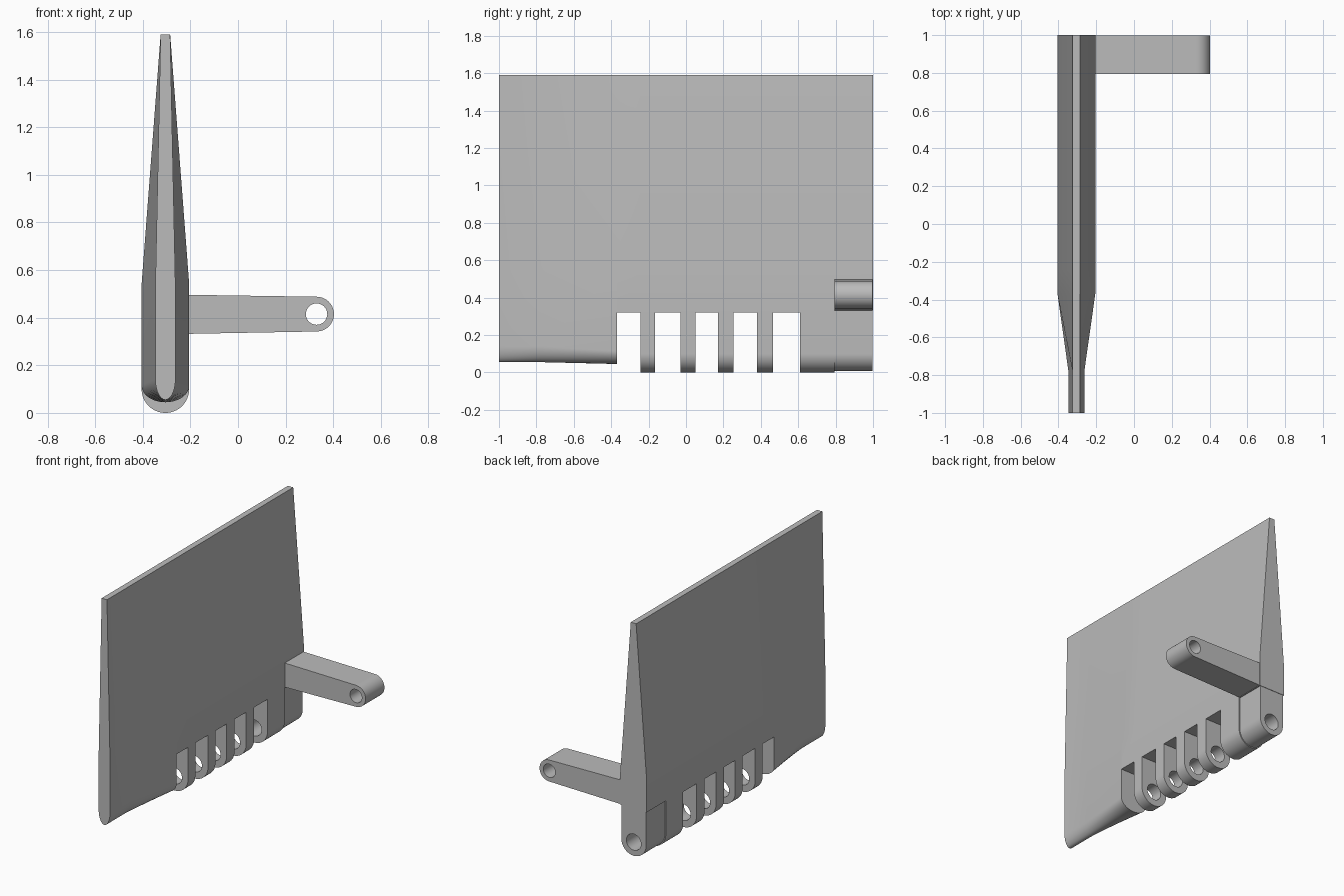
import bpy, bmesh
from math import sin, cos, pi, radians

if "Cube" in bpy.data.objects:
    bpy.data.objects.remove(bpy.data.objects["Cube"])

grey = bpy.data.materials.new("plain_grey")
grey.use_nodes = True
grey.diffuse_color = (0.5, 0.5, 0.5, 1)
grey.node_tree.nodes["Principled BSDF"].inputs["Base Color"].default_value = (0.5, 0.5, 0.5, 1)

CX = -0.305          # centre line of the blade
PIN_Z = 0.1          # height of the hinge pin
TOP = 1.59


def arc(cx, cz, rx, rz, a0, a1, n=32):
    """Points on an elliptical arc in the x-z plane, angles in degrees."""
    angles = [radians(a0 + (a1 - a0) * i / n) for i in range(n + 1)]
    return [(cx + rx * cos(a), cz + rz * sin(a)) for a in angles]


def loft(name, stations):
    """Skin equal-length x-z outlines placed along y, with capped ends."""
    bm = bmesh.new()
    rings = [[bm.verts.new((x, y, z)) for x, z in outline] for y, outline in stations]
    for a, b in zip(rings, rings[1:]):
        for i in range(len(a)):
            j = (i + 1) % len(a)
            bm.faces.new((a[i], a[j], b[j], b[i]))
    bm.faces.new(rings[0])
    bm.faces.new(rings[-1])
    bmesh.ops.recalc_face_normals(bm, faces=bm.faces[:])
    mesh = bpy.data.meshes.new(name)
    bm.to_mesh(mesh)
    bm.free()
    mesh.materials.append(grey)
    obj = bpy.data.objects.new(name, mesh)
    bpy.context.collection.objects.link(obj)
    return obj


def prism(name, outline, y0, y1):
    return loft(name, [(y0, outline), (y1, outline)])


def box(name, x0, x1, y0, y1, z0, z1):
    return prism(name, [(x0, z0), (x1, z0), (x1, z1), (x0, z1)], y0, y1)


def activate(obj):
    bpy.ops.object.select_all(action='DESELECT')
    obj.select_set(True)
    bpy.context.view_layer.objects.active = obj


def cut(obj, cutter):
    mod = obj.modifiers.new("cut", 'BOOLEAN')
    mod.operation = 'DIFFERENCE'
    mod.solver = 'EXACT'
    mod.object = cutter
    activate(obj)
    bpy.ops.object.modifier_apply(modifier=mod.name)
    bpy.data.objects.remove(cutter)


def pin_hole(x, z, r, y0, y1):
    return prism("hole_cutter", arc(x, z, r, r, 0, 348.75, 31), y0, y1)


def blade_section(w, bottom, shoulder):
    """Rounded bottom, straight sides, then a taper to the thin top edge."""
    low = arc(CX, shoulder, w, shoulder - bottom, 180, 360)
    return low + [(CX + w, 0.54), (CX + 0.02, TOP), (CX - 0.02, TOP), (CX - w, 0.54)]


# Blade: thin at the front, swelling to the full hinge thickness
full = blade_section(0.1, 0, PIN_Z)
thin = blade_section(0.042, 0.055, 0.14)
blade = loft("blade", [(-1, thin), (-0.78, thin),
                       (-0.37, blade_section(0.1, 0.045, 0.115)),
                       (-0.245, full), (1, full)])

# Slots that leave the hinge knuckles
for y0, y1 in [(-0.369, -0.244), (-0.165, -0.03), (0.05, 0.17), (0.255, 0.38), (0.465, 0.61)]:
    cut(blade, box("slot_cutter", -0.6, 0, y0, y1, -0.2, 0.32))
cut(blade, box("hub_cutter", -0.6, 0, 0.795, 1.2, -0.2, 0.33))
cut(blade, pin_hole(CX, PIN_Z, 0.055, -0.3, 0.9))

# Control arm: a slightly slimmer hub around the pin with a lever to one side
HUB = 0.093
outline = arc(CX, PIN_Z, HUB, HUB, 180, 360)
outline += [(CX + HUB, 0.332)]
outline += arc(0.33, 0.415, 0.073, 0.073, -90, 90)
outline += [(CX + HUB, 0.496), (CX - HUB, 0.496)]
arm = prism("control_arm", outline, 0.795, 0.997)
cut(arm, pin_hole(CX, PIN_Z, 0.055, 0.7, 1.2))
cut(arm, pin_hole(0.33, 0.415, 0.045, 0.7, 1.2))

for obj in (blade, arm):
    activate(obj)
    bpy.ops.object.shade_smooth_by_angle(angle=radians(25))
